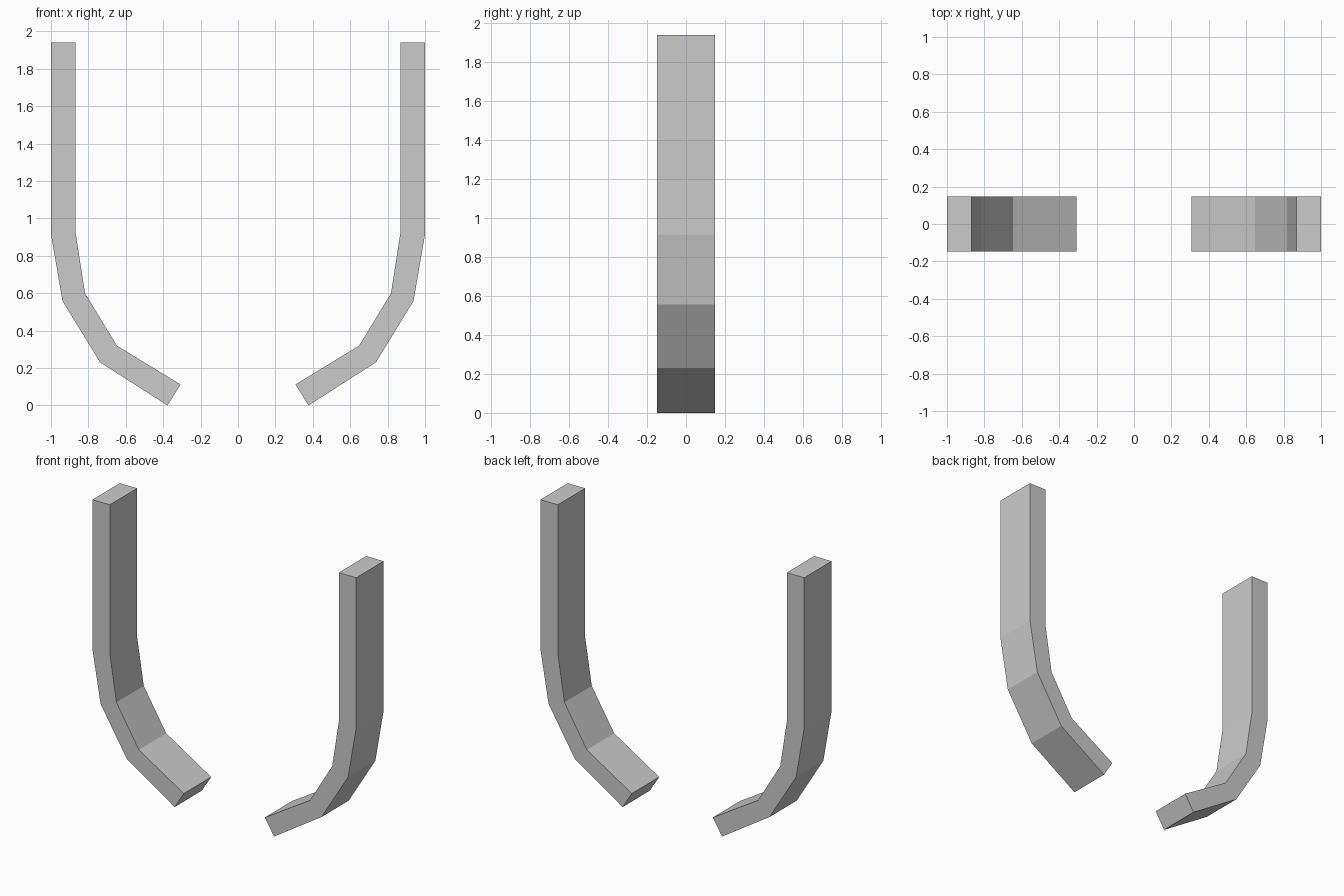
import bpy, bmesh

if "Cube" in bpy.data.objects:
    bpy.data.objects.remove(bpy.data.objects["Cube"])

HALF_DEPTH = 0.148

# Side profile of one curved arm (x, z): outer edge down, inner edge back up
PROFILE = [(1.0, 1.94), (1.0, 0.915), (0.938, 0.557), (0.737, 0.23), (0.377, 0.0),
           (0.307, 0.112), (0.648, 0.32), (0.818, 0.6), (0.868, 0.92), (0.868, 1.94)]


def make_arm(name, side):
    bm = bmesh.new()
    face = bm.faces.new([bm.verts.new((side * x, -HALF_DEPTH, z)) for x, z in PROFILE])
    ext = bmesh.ops.extrude_face_region(bm, geom=[face], use_keep_orig=True)
    verts = [g for g in ext["geom"] if isinstance(g, bmesh.types.BMVert)]
    bmesh.ops.translate(bm, verts=verts, vec=(0, 2 * HALF_DEPTH, 0))
    bmesh.ops.recalc_face_normals(bm, faces=bm.faces)
    mesh = bpy.data.meshes.new(name)
    bm.to_mesh(mesh)
    bm.free()
    obj = bpy.data.objects.new(name, mesh)
    bpy.context.collection.objects.link(obj)


# Mirrored pair of arms
make_arm("right_arm", 1)
make_arm("left_arm", -1)
